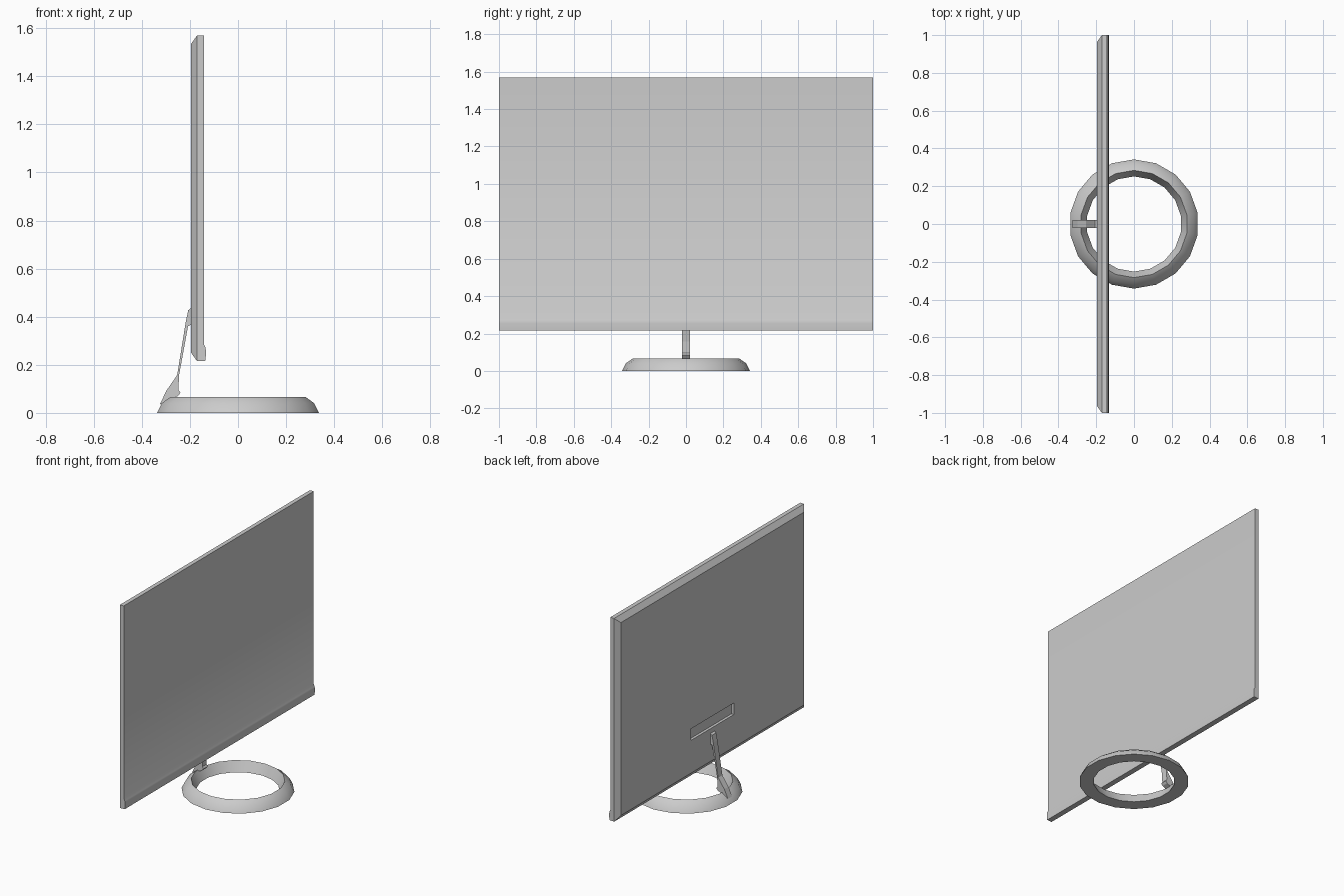
import bpy, bmesh, math

if "Cube" in bpy.data.objects:
    bpy.data.objects.remove(bpy.data.objects["Cube"])


def make_object(name, bm, smooth=None):
    bmesh.ops.recalc_face_normals(bm, faces=bm.faces)
    mesh = bpy.data.meshes.new(name)
    bm.to_mesh(mesh)
    bm.free()
    obj = bpy.data.objects.new(name, mesh)
    bpy.context.collection.objects.link(obj)
    if smooth:
        bpy.ops.object.select_all(action='DESELECT')
        obj.select_set(True)
        bpy.context.view_layer.objects.active = obj
        bpy.ops.object.shade_smooth_by_angle(angle=math.radians(smooth))
    return obj


def bridge(bm, a, b, closed=True):
    n = len(a)
    for i in range(n if closed else n - 1):
        j = (i + 1) % n
        bm.faces.new((a[i], a[j], b[j], b[i]))


# Screen: side profile swept across the width, with a lip along the lower front
bm = bmesh.new()
profile = [(-0.17, 1.57), (-0.142, 1.57), (-0.142, 0.285), (-0.135, 0.272),
           (-0.133, 0.255), (-0.135, 0.217), (-0.17, 0.215)]
left = [bm.verts.new((x, -1, z)) for x, z in profile]
right = [bm.verts.new((x, 1, z)) for x, z in profile]
bridge(bm, left, right, closed=False)
bm.faces.new(left)
bm.faces.new(right)

# Screen back: chamfered edge, then flat panel with a sunken connector slot
loop = [left[0], right[0], right[-1], left[-1]]
for x, y, low, high in [(-0.195, 0.965, 0.25, 1.535),
                        (-0.195, 0.226, 0.468, 0.545),
                        (-0.177, 0.226, 0.468, 0.545)]:
    inner = [bm.verts.new((x, sy * y, z)) for sy, z in
             [(-1, high), (1, high), (1, low), (-1, low)]]
    bridge(bm, loop, inner)
    loop = inner
bm.faces.new(loop)
make_object("screen", bm, 30)

# Ring base: revolved section with a sloping outside and an inner bevel
bm = bmesh.new()
SIDES = 18
section = [(0.342, 0), (0.322, 0.04), (0.284, 0.067), (0.252, 0)]
rings = []
for i in range(SIDES):
    a = 2 * math.pi * (i + 0.5) / SIDES
    rings.append([bm.verts.new((r * math.cos(a), r * math.sin(a), z)) for r, z in section])
for i in range(SIDES):
    bridge(bm, rings[i], rings[(i + 1) % SIDES])
make_object("base_ring", bm, 40)

# Support arm: bent side profile with a foot on the ring and a pad on the screen
bm = bmesh.new()
arm = [(-0.194, 0.437), (-0.207, 0.427), (-0.217, 0.38), (-0.253, 0.157),
       (-0.298, 0.092), (-0.325, 0.035), (-0.275, 0.06), (-0.25, 0.07),
       (-0.239, 0.084), (-0.248, 0.096), (-0.245, 0.157), (-0.208, 0.36),
       (-0.194, 0.367)]
sides = [[bm.verts.new((x, y, z)) for x, z in arm] for y in (-0.022, 0.022)]
bridge(bm, *sides)
for side in sides:
    bm.faces.new(side)
make_object("support_arm", bm)
